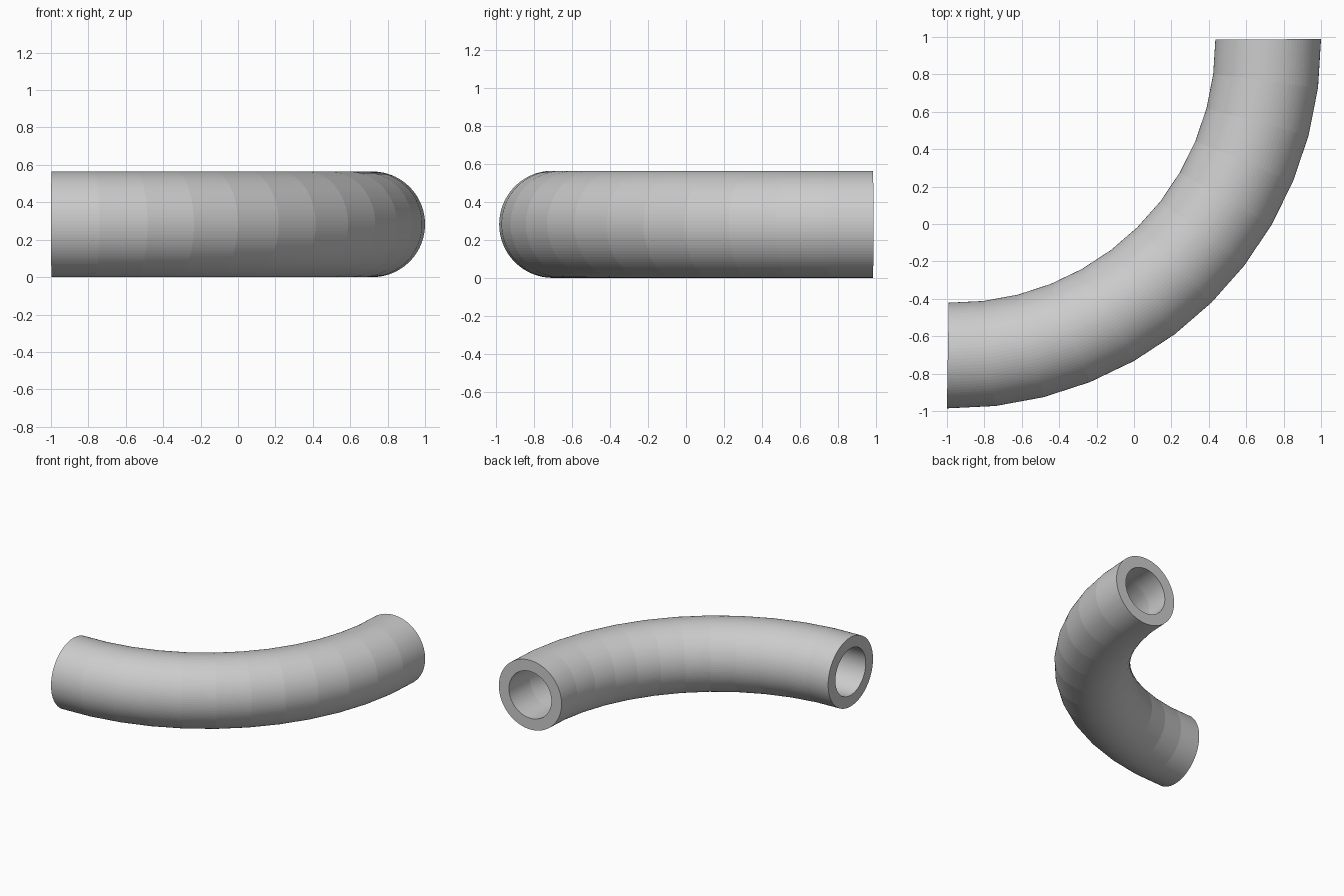
import bpy, bmesh
from math import sin, cos, pi, radians

if "Cube" in bpy.data.objects:
    bpy.data.objects.remove(bpy.data.objects["Cube"])

OUTER, BORE = 0.2825, 0.191      # pipe radii
BEND = 1.6835                    # bend radius of the centre line
CX, CY = -0.966, 0.980           # bend centre
START, END = radians(-91.0), radians(0.25)
STEPS, SIDES = 12, 96

bm = bmesh.new()


def ring(angle, radius):
    """Circle of vertices standing across the bend at the given angle."""
    verts = []
    for i in range(SIDES):
        t = 2 * pi * i / SIDES
        r = BEND + radius * cos(t)
        verts.append(bm.verts.new((CX + r * cos(angle), CY + r * sin(angle),
                                   OUTER + radius * sin(t))))
    return verts


def bridge(a, b):
    for i in range(SIDES):
        j = (i + 1) % SIDES
        bm.faces.new((a[i], a[j], b[j], b[i]))


# Outer skin and bore, swept along the bend
angles = [START + (END - START) * k / STEPS for k in range(STEPS + 1)]
outer = [ring(a, OUTER) for a in angles]
inner = [ring(a, BORE) for a in angles]
for k in range(STEPS):
    bridge(outer[k], outer[k + 1])
    bridge(inner[k + 1], inner[k])

# Flat annular ends
bridge(inner[0], outer[0])
bridge(outer[-1], inner[-1])

bmesh.ops.recalc_face_normals(bm, faces=bm.faces)
mesh = bpy.data.meshes.new("pipe_elbow")
bm.to_mesh(mesh)
bm.free()
bpy.context.collection.objects.link(bpy.data.objects.new("pipe_elbow", mesh))
